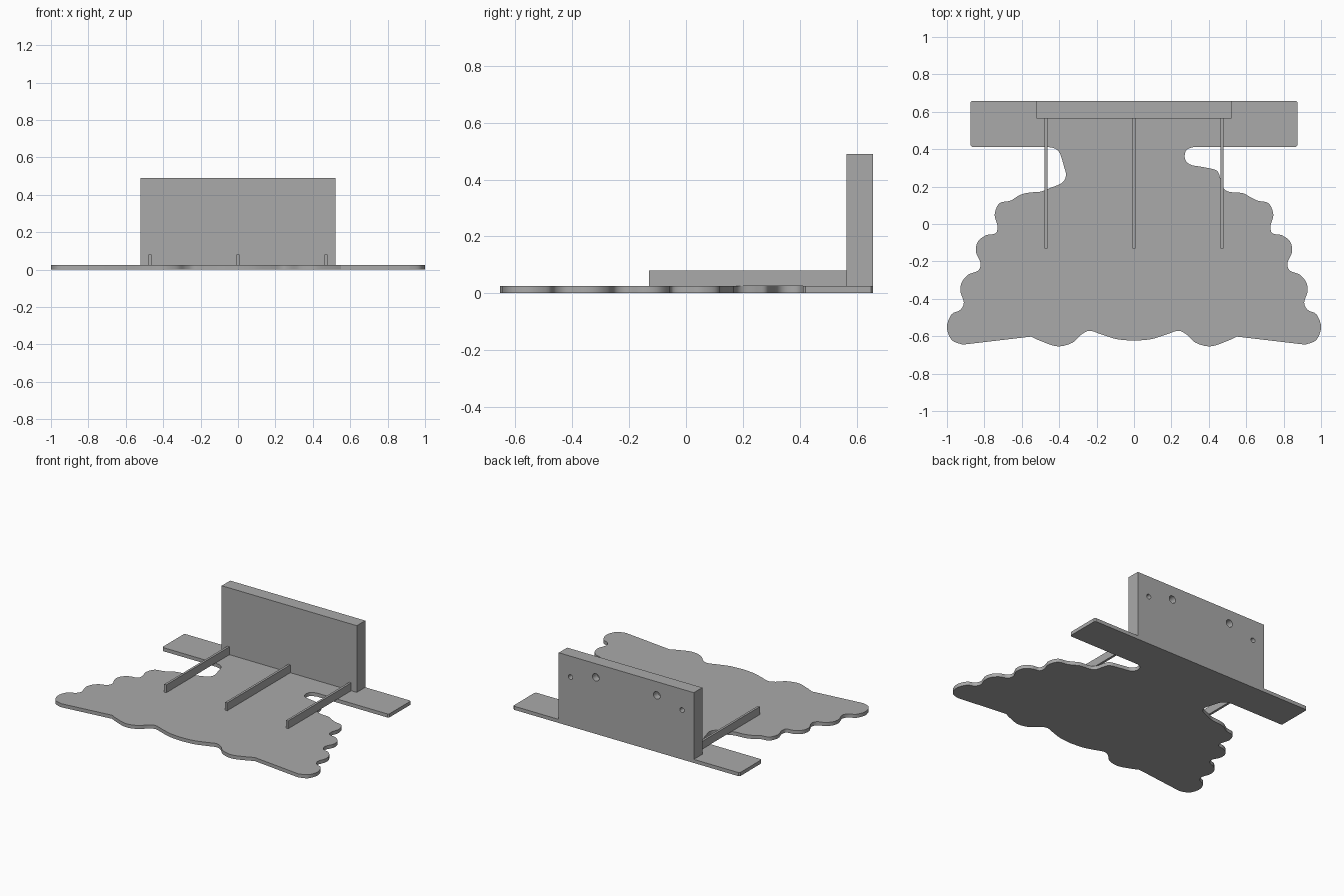
import bpy, bmesh
from mathutils import Matrix, Vector

cube = bpy.data.objects.get("Cube")
if cube:
    bpy.data.objects.remove(cube, do_unlink=True)

GREY = (0.4, 0.4, 0.4, 1)
grey = bpy.data.materials.new("plain grey")
grey.use_nodes = True
grey.diffuse_color = GREY
grey.node_tree.nodes["Principled BSDF"].inputs["Base Color"].default_value = GREY

PLATE = 0.025   # plate thickness
BACK = 0.658    # rear edge of the model


def finish(name, bm):
    bmesh.ops.recalc_face_normals(bm, faces=bm.faces)
    mesh = bpy.data.meshes.new(name)
    bm.to_mesh(mesh)
    bm.free()
    mesh.materials.append(grey)
    obj = bpy.data.objects.new(name, mesh)
    bpy.context.collection.objects.link(obj)
    return obj


def box(name, low, high):
    low, high = Vector(low), Vector(high)
    bm = bmesh.new()
    bmesh.ops.create_cube(bm, size=1, matrix=Matrix.Translation((low + high) / 2)
                          @ Matrix.Diagonal((*(high - low), 1)))
    return finish(name, bm)


def smooth_path(points, steps=5):
    """Catmull-Rom curve through the points, ends included."""
    pts = [Vector(p) for p in points]
    pts = [pts[0]] + pts + [pts[-1]]
    out = []
    for a, b, c, d in zip(pts, pts[1:], pts[2:], pts[3:]):
        for i in range(steps):
            t = i / steps
            out.append(b + (c - a) * t / 2 + (a * 2 - b * 5 + c * 4 - d) * t * t / 2
                       + (b * 3 - a - c * 3 + d) * t ** 3 / 2)
    return out + [pts[-1]]


def mirror(points):
    return [(-x, y) for x, y in reversed(points)]


# Scalloped outline: side lobes, then the front edge up to the centre line
lobes = [(.66, .125), (.72, .11), (.745, .05), (.73, -.01), (.74, -.05), (.79, -.06),
         (.835, -.095), (.845, -.15), (.82, -.21), (.835, -.25), (.885, -.27),
         (.92, -.31), (.928, -.36), (.91, -.42), (.93, -.46), (.975, -.483),
         (1, -.55), (.975, -.62), (.915, -.645)]
front_lobe = [(.55, -.602), (.5, -.625), (.41, -.654), (.33, -.635), (.28, -.59),
              (.235, -.571), (.17, -.592), (.09, -.616), (0, -.624)]
right_notch = [(-.61, .155), (-.56, .168), (-.5, .173), (-.45, .192), (-.385, .22),
               (-.364, .26), (-.375, .31), (-.395, .375), (-.42, .402), (-.46, .412)]
left_notch = [(.32, .412), (.28, .395), (.272, .35), (.3, .318), (.37, .304),
              (.44, .287), (.46, .25), (.475, .195), (.51, .172), (.58, .165), (.62, .145)]

# Mounting bar corners, slightly chamfered
X, Y, C = 0.874, 0.412, 0.008
bar = [(X - C, Y), (X, Y + C), (X, BACK - C), (X - C, BACK)]

outline = smooth_path(left_notch + lobes)
outline += smooth_path(front_lobe)[:-1]
outline += smooth_path(mirror(front_lobe))
outline += smooth_path(mirror(lobes) + right_notch)
outline += [Vector(p) for p in [(-x, y) for x, y in bar] + bar[::-1]]

# Base plate
bm = bmesh.new()
face = bm.faces.new([bm.verts.new((p.x, p.y, 0)) for p in outline])
raised = bmesh.ops.extrude_face_region(bm, geom=[face])["geom"]
bmesh.ops.translate(bm, vec=(0, 0, PLATE),
                    verts=[v for v in raised if isinstance(v, bmesh.types.BMVert)])
plate = finish("base_plate", bm)
bpy.context.view_layer.objects.active = plate
plate.select_set(True)
bpy.ops.object.shade_smooth_by_angle()

# Upright back block and three support ribs
block = box("back_block", (-.521, .565, PLATE), (.521, BACK, .49))
for name, x in (("right_rib", -.47), ("centre_rib", 0), ("left_rib", .47)):
    box(name, (x - .008, -.13, PLATE), (x + .008, .565, .08))

# Blind screw holes in the rear of the block
bm = bmesh.new()
for x, z, r in ((.235, .395, .026), (.43, .344, .017)):
    for side in (-1, 1):
        place = Matrix.Translation((side * x, BACK, z)) @ Matrix.Rotation(1.5708, 4, "X")
        bmesh.ops.create_cone(bm, cap_ends=True, segments=24, radius1=r, radius2=r,
                              depth=0.1, matrix=place)
cutter = finish("hole_cutter", bm)
cutter.hide_render = True
cutter.hide_set(True)
holes = block.modifiers.new("holes", "BOOLEAN")
holes.operation = "DIFFERENCE"
holes.solver = "EXACT"
holes.object = cutter
